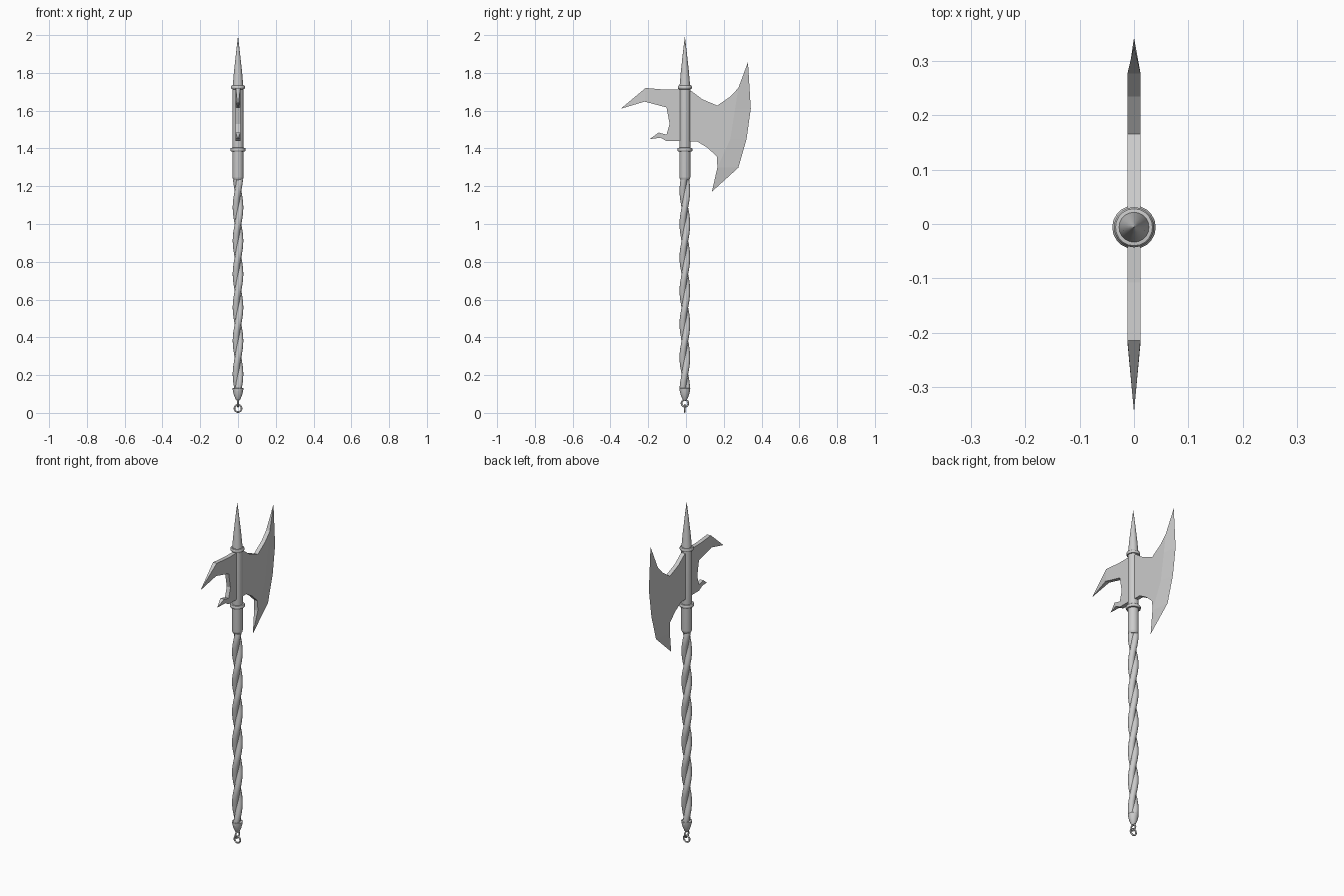
import bpy, bmesh, math

if "Cube" in bpy.data.objects:
    bpy.data.objects.remove(bpy.data.objects["Cube"])

CY = -0.006      # handle axis position in y
T = 0.012        # half thickness of the blade plates


def finish(bm, name, smooth=None):
    bmesh.ops.recalc_face_normals(bm, faces=bm.faces)
    me = bpy.data.meshes.new(name)
    bm.to_mesh(me)
    bm.free()
    ob = bpy.data.objects.new(name, me)
    bpy.context.collection.objects.link(ob)
    if smooth:
        bpy.ops.object.select_all(action='DESELECT')
        ob.select_set(True)
        bpy.context.view_layer.objects.active = ob
        bpy.ops.object.shade_smooth_by_angle(angle=math.radians(smooth))
    return ob


def skin(name, rings, smooth=40, closed=False):
    """Join equal-sized rings of points into a tube."""
    bm = bmesh.new()
    rows = [[bm.verts.new(p) for p in ring] for ring in rings]
    n = len(rows[0])
    pairs = list(zip(rows, rows[1:])) + ([(rows[-1], rows[0])] if closed else [])
    for a, b in pairs:
        for i in range(n):
            j = (i + 1) % n
            bm.faces.new((a[i], a[j], b[j], b[i]))
    if not closed:
        bm.faces.new(rows[0])
        bm.faces.new(rows[-1])
    return finish(bm, name, smooth)


def lathe(name, profile, n=20):
    angles = [2 * math.pi * i / n for i in range(n)]
    return skin(name, [[(r * math.cos(a), CY + r * math.sin(a), z) for a in angles]
                       for r, z in profile])


def link(name, z, R, r, along_x):
    rings = []
    for i in range(20):
        a = 2 * math.pi * i / 20
        ring = []
        for k in range(8):
            b = 2 * math.pi * k / 8
            d, w = R + r * math.cos(b), r * math.sin(b)
            u, h = d * math.cos(a), z + d * math.sin(a)
            ring.append((u, CY + w, h) if along_x else (w, CY + u, h))
        rings.append(ring)
    return skin(name, rings, 60, closed=True)


def plate(name, pts, n_outline, faces):
    """Two-sided plate; points are (y, z, half thickness), zero = sharp."""
    bm = bmesh.new()
    front = [bm.verts.new((t, y, z)) for y, z, t in pts]
    back = [bm.verts.new((-t, y, z)) if t else front[i]
            for i, (y, z, t) in enumerate(pts)]
    for f in faces:
        bm.faces.new([front[i] for i in f])
        bm.faces.new([back[i] for i in reversed(f)])
    for i in range(n_outline):
        j = (i + 1) % n_outline
        loop = list(dict.fromkeys((front[i], back[i], back[j], front[j])))
        if len(loop) > 2:
            bm.faces.new(loop)
    return finish(bm, name)


# Crescent blade with a sharpened outer edge
plate("axe_blade", [
    (CY, 1.706, T), (0.03, 1.703, T), (0.087, 1.66, T), (0.166, 1.627, T),
    (0.235, 1.675, T), (0.277, 1.72, T), (0.328, 1.857, 0), (0.343, 1.61, 0),
    (0.32, 1.447, 0), (0.277, 1.298, 0), (0.137, 1.171, 0), (0.166, 1.298, T),
    (0.164, 1.357, T), (0.113, 1.404, T), (0.06, 1.436, T), (CY, 1.436, T),
    (0.26, 1.61, T), (0.235, 1.45, T)], 16,
    [(0, 1, 2, 3, 4, 5, 16, 17, 12, 13, 14, 15), (5, 6, 7, 16), (16, 7, 8, 17),
     (17, 8, 9, 11), (17, 11, 12), (11, 9, 10)])

# Rear beak and small lower barb
plate("back_hooks", [
    (CY, 1.711, T), (-0.108, 1.711, T), (-0.214, 1.72, T), (-0.346, 1.61, 0),
    (-0.219, 1.648, T), (-0.103, 1.617, T), (-0.087, 1.53, T), (-0.103, 1.473, T),
    (-0.145, 1.484, T), (-0.193, 1.449, 0), (-0.135, 1.457, T),
    (-0.103, 1.439, T), (CY, 1.439, T)], 13,
    [(0, 1, 5, 6, 7, 11, 12), (1, 2, 4, 5), (2, 3, 4), (7, 8, 10, 11), (8, 9, 10)])

# Socket, collars and top spike
lathe("socket", [(0.022, 1.232), (0.028, 1.242), (0.029, 1.25), (0.029, 1.735)])
for name, z, r in (("lower_collar", 1.394, 0.04), ("upper_collar", 1.723, 0.037)):
    lathe(name, [(0.028, z - 0.01), (r - 0.003, z - 0.009), (r, z - 0.005),
                 (r, z + 0.005), (r - 0.003, z + 0.009), (0.028, z + 0.01)])
lathe("top_spike", [(0.028, 1.73), (0.021, 1.81), (0.01, 1.91), (0.0006, 1.99)])

# Handle of two twisted strands (right-handed)
PITCH, OFF, RAD = 0.353, 0.0105, 0.0178
for s, name in enumerate(("handle_strand_a", "handle_strand_b")):
    rings = []
    for i in range(113):
        z = 0.115 + 0.01 * i
        a = 2 * math.pi * (z - 0.911) / PITCH + s * math.pi
        cx, cy = OFF * math.cos(a), CY + OFF * math.sin(a)
        rings.append([(cx + RAD * math.cos(a + 2 * math.pi * k / 14),
                       cy + RAD * math.sin(a + 2 * math.pi * k / 14), z)
                      for k in range(14)])
    skin(name, rings)

# Pommel and hanging links
lathe("pommel", [(0.008, 0.066), (0.013, 0.073), (0.022, 0.095),
                 (0.027, 0.115), (0.029, 0.13), (0.024, 0.132)])
link("upper_link", 0.051, 0.018, 0.0045, False)
link("lower_link", 0.0235, 0.019, 0.0045, True)
